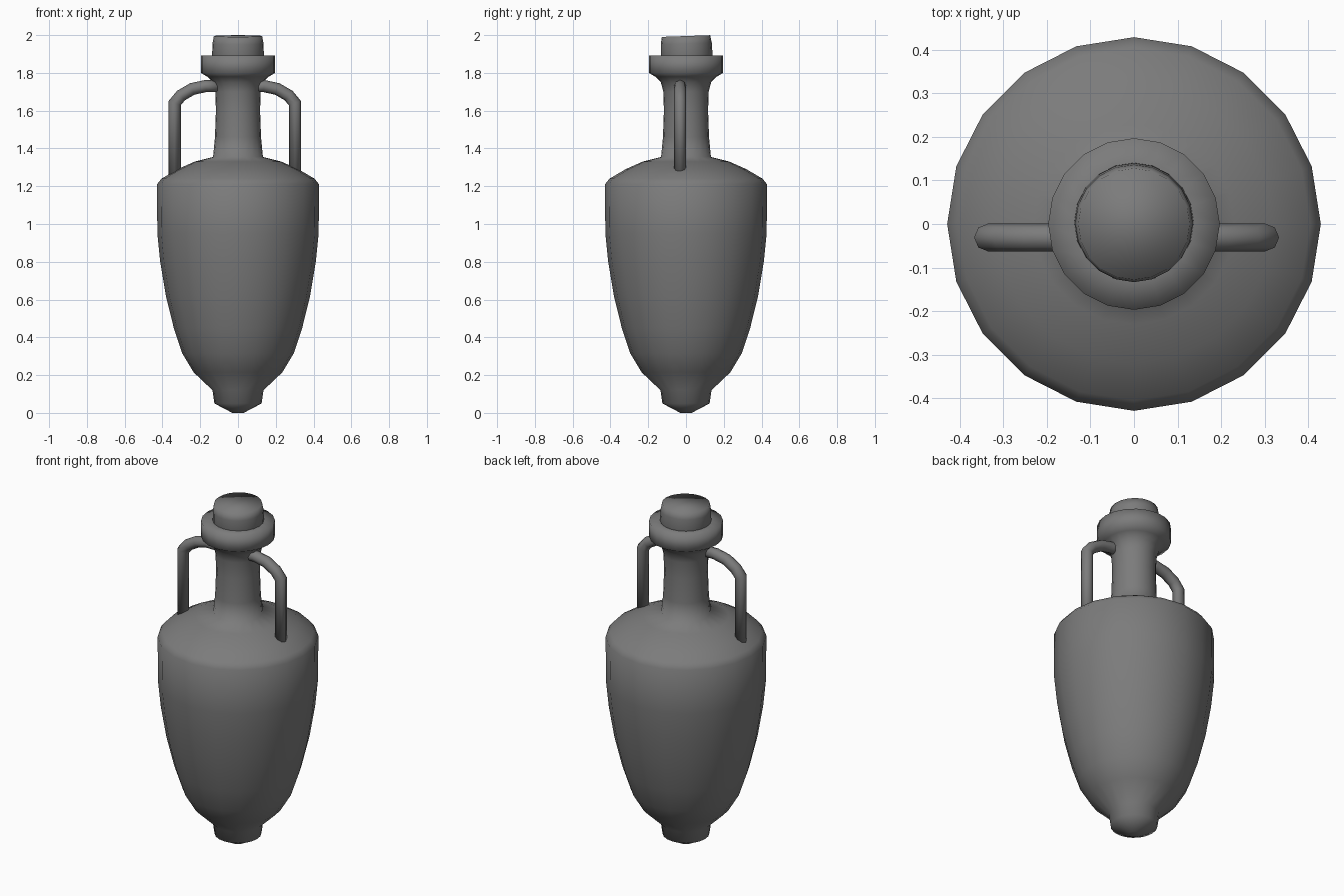
import bpy, bmesh, math
from mathutils import Vector, Matrix

cube = bpy.data.objects.get("Cube")
if cube:
    bpy.data.objects.remove(cube, do_unlink=True)

clay = bpy.data.materials.new("grey_clay")
clay.use_nodes = True
clay.diffuse_color = (0.2, 0.2, 0.2, 1)
clay.node_tree.nodes["Principled BSDF"].inputs["Base Color"].default_value = (0.2, 0.2, 0.2, 1)


def loft(name, rings):
    """Skin a list of equal vertex rings and cap both ends, shaded smooth."""
    bm = bmesh.new()
    loops = [[bm.verts.new(p) for p in ring] for ring in rings]
    n = len(loops[0])
    for a, b in zip(loops, loops[1:]):
        for i in range(n):
            j = (i + 1) % n
            bm.faces.new((a[i], a[j], b[j], b[i]))
    bm.faces.new(loops[0][::-1])
    bm.faces.new(loops[-1])
    bmesh.ops.recalc_face_normals(bm, faces=bm.faces)
    for f in bm.faces:
        f.smooth = True
    mesh = bpy.data.meshes.new(name)
    bm.to_mesh(mesh)
    bm.free()
    mesh.materials.append(clay)
    obj = bpy.data.objects.new(name, mesh)
    bpy.context.collection.objects.link(obj)
    return obj


def circle(radius, sides):
    for i in range(sides):
        a = math.tau * i / sides
        yield radius * math.cos(a), radius * math.sin(a)


def lathe(name, profile, sides=20):
    return loft(name, [[Vector((x, y, z)) for x, y in circle(r, sides)] for r, z in profile])


# Pointed foot, tapering belly, shoulder, neck and flared collar
lathe("vessel_body", [
    (0.03, 0), (0.125, 0.05), (0.135, 0.12), (0.235, 0.215), (0.295, 0.315),
    (0.34, 0.45), (0.382, 0.62), (0.412, 0.80), (0.427, 0.95), (0.429, 1.21),
    (0.405, 1.24), (0.32, 1.29), (0.23, 1.33), (0.132, 1.355), (0.122, 1.46),
    (0.117, 1.60), (0.12, 1.70), (0.133, 1.75), (0.163, 1.78), (0.197, 1.80),
    (0.197, 1.893), (0.125, 1.893)])

# Slightly tilted stopper
stopper = lathe("stopper", [(0.13, -0.13), (0.137, -0.10), (0.135, -0.04), (0.128, 0)])
stopper.data.transform(Matrix.Translation((0, 0, 1.995)) @ Matrix.Rotation(math.radians(2), 4, "X"))


# Bent tube handles, one on each side of the neck
def handle(name, side):
    path = [Vector(p) for p in ((0.09, 1.73), (0.155, 1.73), (0.225, 1.715), (0.285, 1.68),
                                (0.318, 1.64), (0.318, 1.25))]
    rings = []
    for i, p in enumerate(path):
        before = (p - path[max(i - 1, 0)]).normalized()
        after = (path[min(i + 1, len(path) - 1)] - p).normalized()
        along = (before + after).normalized()
        normal = Vector((-along.y, along.x))
        miter = 1 / max(along.dot(after if after.length else before), 0.5)
        rings.append([Vector((side * (p.x + normal.x * u * miter) - 0.017, v - 0.031,
                              p.y + normal.y * u * miter)) for u, v in circle(0.032, 8)])
    loft(name, rings)


handle("left_handle", 1)
handle("right_handle", -1)
